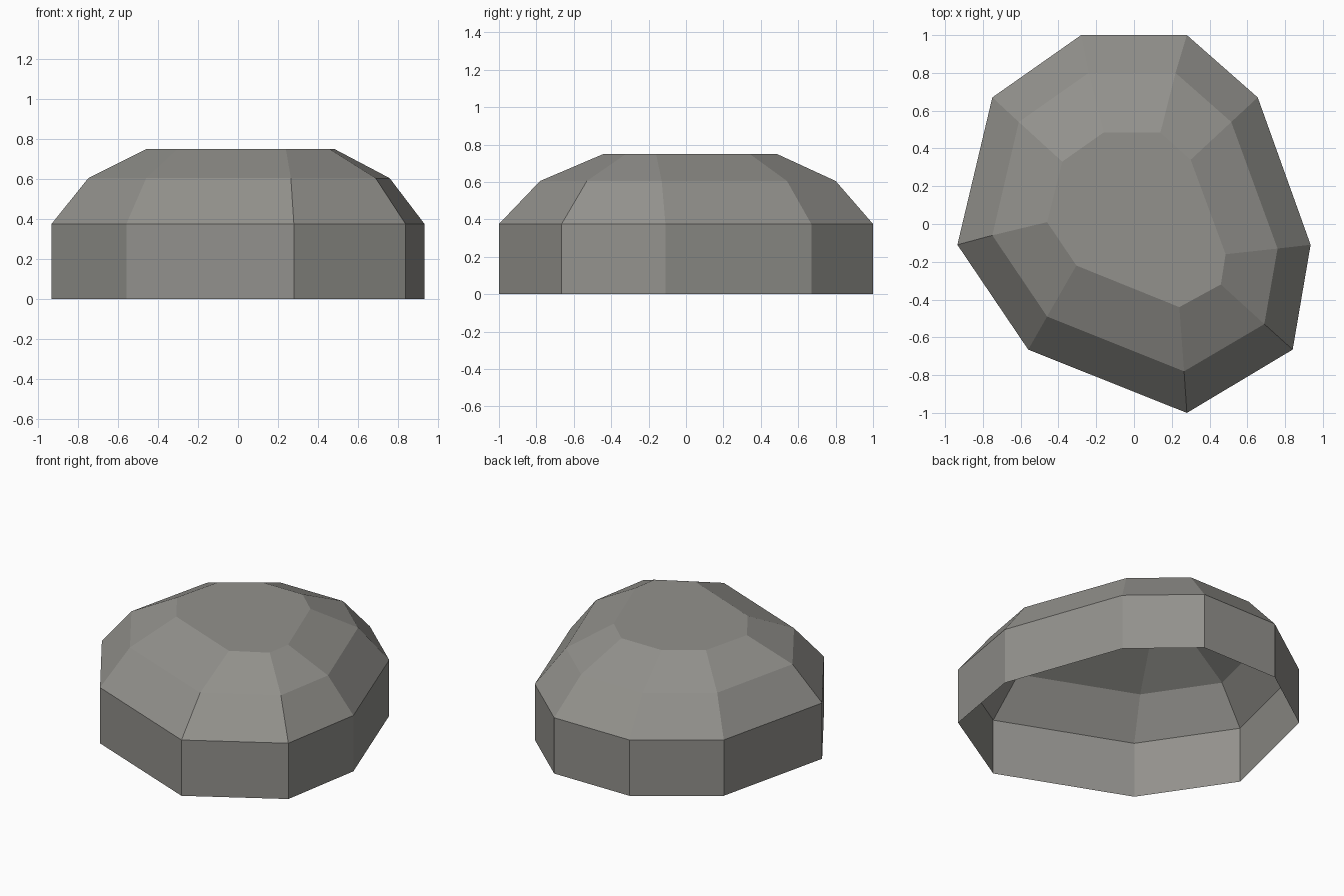
import bpy
import bmesh

# Remove the default object
default = bpy.data.objects.get("Cube")
if default:
    bpy.data.objects.remove(default, do_unlink=True)


def flat_material(name, colour):
    mat = bpy.data.materials.new(name)
    mat.use_nodes = True
    mat.diffuse_color = colour
    mat.node_tree.nodes["Principled BSDF"].inputs["Base Color"].default_value = colour
    return mat


def bridge(bm, lower, upper):
    """Join two rings of vertices with a band of quads."""
    for i in range(len(lower)):
        j = (i + 1) % len(lower)
        bm.faces.new((lower[i], lower[j], upper[j], upper[i]))


# Horizontal cross-sections, counter-clockwise from the back
outline = [(.28, 1), (-.28, 1), (-.75, .67), (-.935, -.11), (-.56, -.665),
           (.28, -1), (.84, -.665), (.935, -.11), (.655, .67)]
shoulder = [(.22, .8), (-.24, .8), (-.61, .54), (-.75, -.06), (-.46, -.49),
            (.265, -.78), (.69, -.53), (.76, -.13), (.515, .54)]
crown = [(.14, .485), (-.16, .485), (-.38, .33), (-.46, .01), (-.305, -.22),
         (.24, -.44), (.46, -.32), (.485, -.16), (.3, .34)]
sections = [(outline, 0), (outline, .375), (shoulder, .605), (crown, .75)]

# Faceted boulder: upright wall, two sloping bands, flat top, open underside
bm = bmesh.new()
rings = [[bm.verts.new((x, y, z)) for x, y in points] for points, z in sections]
for lower, upper in zip(rings, rings[1:]):
    bridge(bm, lower, upper)
bm.faces.new(rings[-1])

mesh = bpy.data.meshes.new("boulder")
bm.to_mesh(mesh)
bm.free()
mesh.materials.append(flat_material("stone grey", (.29, .285, .265, 1)))
boulder = bpy.data.objects.new("boulder", mesh)
bpy.context.collection.objects.link(boulder)
